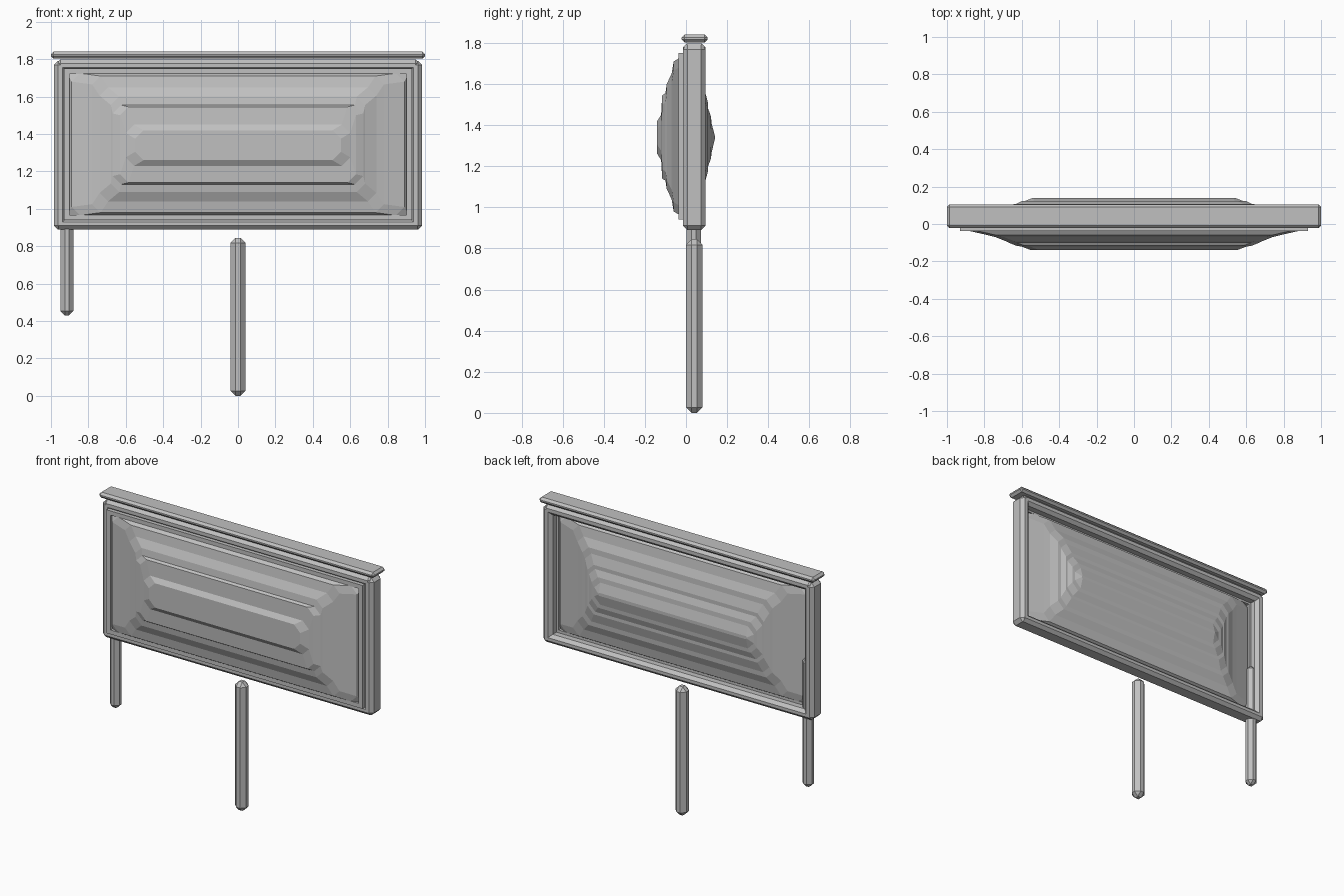
import bpy, bmesh

if "Cube" in bpy.data.objects:
    bpy.data.objects.remove(bpy.data.objects["Cube"])

grey = bpy.data.materials.new("plain grey")
grey.diffuse_color = (0.53, 0.53, 0.53, 1)
grey.use_nodes = True
grey.node_tree.nodes["Principled BSDF"].inputs["Base Color"].default_value = grey.diffuse_color


def finish(bm, name):
    bmesh.ops.recalc_face_normals(bm, faces=bm.faces)
    me = bpy.data.meshes.new(name)
    bm.to_mesh(me)
    bm.free()
    me.materials.append(grey)
    ob = bpy.data.objects.new(name, me)
    bpy.context.collection.objects.link(ob)
    return ob


def box(name, x, y, z, chamfer=0.0):
    """Box from (min, max) ranges with flat chamfered edges."""
    bm = bmesh.new()
    bmesh.ops.create_cube(bm, size=1)
    for v in bm.verts:
        for i, r in enumerate((x, y, z)):
            v.co[i] = (r[0] + r[1]) / 2 + v.co[i] * (r[1] - r[0])
    if chamfer:
        bmesh.ops.bevel(bm, geom=bm.edges[:], offset=chamfer, segments=1,
                        affect='EDGES', profile=0.5)
    return finish(bm, name)


def relief(name, rings):
    """Stepped pillow lofted through corner-cut rectangles (y, half x, z0, z1)."""
    bm = bmesh.new()
    loops = []
    for i, (y, hx, z0, z1) in enumerate(rings):
        c = 0.006 if i == 0 else min(0.045, (z1 - z0) * 0.3)
        pts = [(-hx + c, z0), (hx - c, z0), (hx, z0 + c), (hx, z1 - c),
               (hx - c, z1), (-hx + c, z1), (-hx, z1 - c), (-hx, z0 + c)]
        loops.append([bm.verts.new((px, y, pz)) for px, pz in pts])
    for a, b in zip(loops, loops[1:]):
        for i in range(8):
            j = (i + 1) % 8
            bm.faces.new((a[i], a[j], b[j], b[i]))
    bm.faces.new(loops[0])
    bm.faces.new(loops[-1])
    return finish(bm, name)


# Outer frame of four chamfered bars
FY = (-0.015, 0.095)
for side, s in (("left", -1), ("right", 1)):
    box("frame_" + side, tuple(sorted((s * 0.915, s * 0.985))), FY, (0.89, 1.79), 0.022)
box("frame_bottom", (-0.98, 0.98), FY, (0.89, 0.95), 0.02)
box("frame_top", (-0.97, 0.97), FY, (1.735, 1.798), 0.02)

# Top cap rail
box("cap_rail", (-1, 1), (-0.022, 0.105), (1.803, 1.84), 0.014)

# Thin trim strips on both faces of the panel
for face, y in (("front", (-0.037, -0.012)), ("back", (0.012, 0.037))):
    for s in (-1, 1):
        box("trim_side_" + face, tuple(sorted((s * 0.90, s * 0.93))), y, (0.94, 1.75))
    for z in ((0.94, 0.968), (1.722, 1.75)):
        box("trim_bar_" + face, (-0.90, 0.90), y, z)

# Stepped panel, front half
relief("panel_front", [
    (0.0, 0.92, 0.945, 1.745),
    (-0.035, 0.89, 0.965, 1.725),
    (-0.06, 0.78, 0.98, 1.71),
    (-0.07, 0.74, 1.04, 1.65),
    (-0.094, 0.68, 1.09, 1.60),
    (-0.100, 0.67, 1.13, 1.555),
    (-0.116, 0.63, 1.14, 1.545),
    (-0.121, 0.60, 1.23, 1.45),
    (-0.140, 0.55, 1.26, 1.42)])

# Stepped panel, back half, ending in a shallow ridge
relief("panel_back", [
    (0.0, 0.92, 0.945, 1.745),
    (0.035, 0.89, 0.965, 1.725),
    (0.06, 0.78, 0.98, 1.71),
    (0.07, 0.74, 1.04, 1.65),
    (0.09, 0.69, 1.09, 1.60),
    (0.092, 0.67, 1.12, 1.565),
    (0.108, 0.64, 1.18, 1.505),
    (0.108, 0.63, 1.20, 1.48),
    (0.122, 0.60, 1.24, 1.44),
    (0.124, 0.58, 1.265, 1.41),
    (0.140, 0.54, 1.33, 1.35)])

# Free-standing centre post and the matching stake on the left
box("centre_post", (-0.04, 0.04), (0.0, 0.08), (0, 0.845), 0.027)
box("left_stake", (-0.95, -0.88), (0.003, 0.073), (0.43, 1.275), 0.024)
